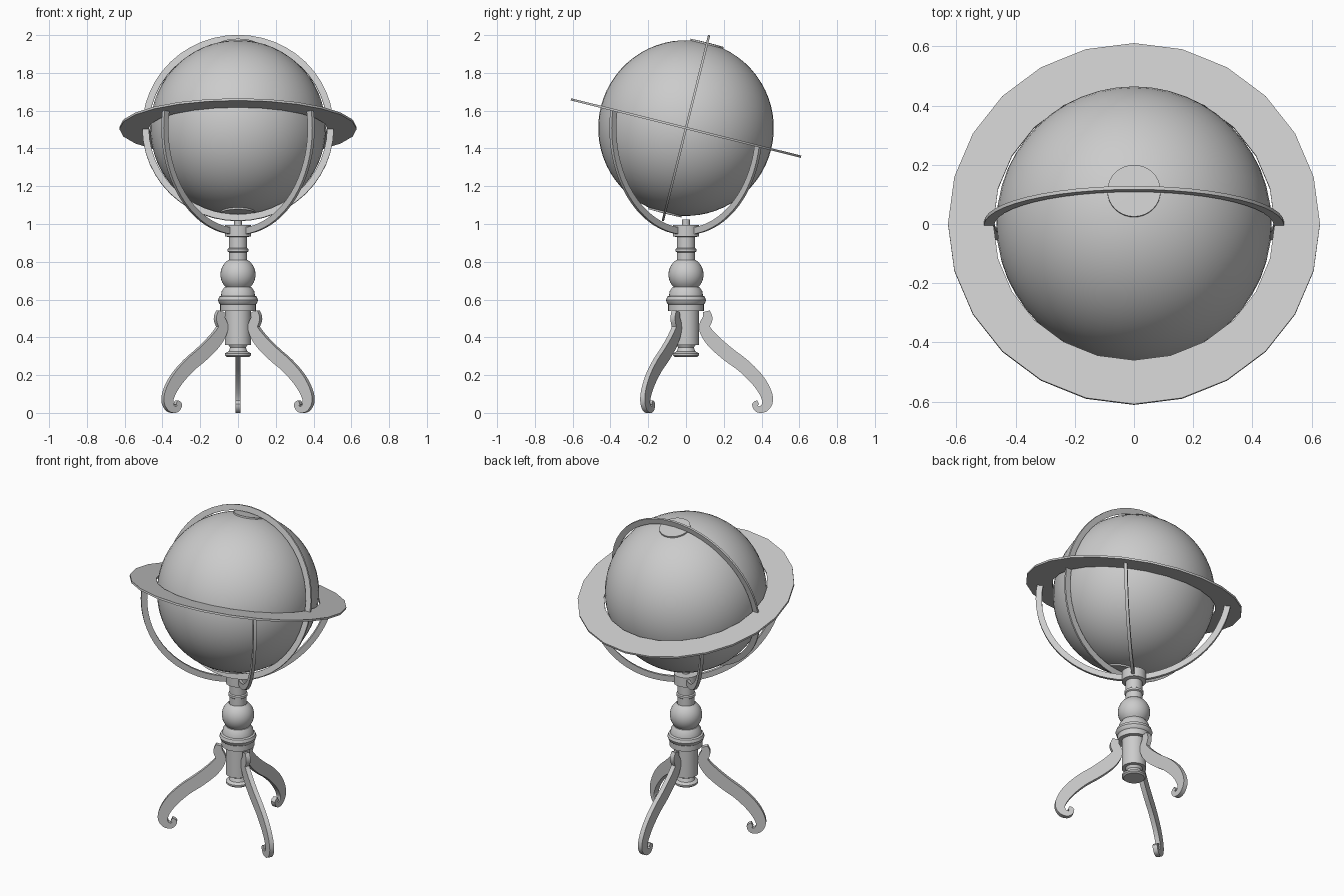
import bpy, bmesh
from math import sin, cos, pi, radians
from mathutils import Matrix, Vector

cube = bpy.data.objects.get("Cube")
if cube:
    bpy.data.objects.remove(cube)

grey = bpy.data.materials.new("light grey")
grey.use_nodes = True
grey.diffuse_color = (0.6, 0.6, 0.6, 1)
grey.node_tree.nodes["Principled BSDF"].inputs["Base Color"].default_value = grey.diffuse_color

CENTRE = Vector((0, 0, 1.508))
TILT = radians(-14)


def finish(name, bm, matrix=Matrix(), angle=35):
    bmesh.ops.recalc_face_normals(bm, faces=bm.faces)
    mesh = bpy.data.meshes.new(name)
    bm.transform(matrix)
    bm.to_mesh(mesh)
    bm.free()
    mesh.materials.append(grey)
    obj = bpy.data.objects.new(name, mesh)
    bpy.context.collection.objects.link(obj)
    bpy.ops.object.select_all(action='DESELECT')
    obj.select_set(True)
    bpy.context.view_layer.objects.active = obj
    bpy.ops.object.shade_smooth_by_angle(angle=radians(angle))
    return obj


def lathe(name, profile, segments, matrix=Matrix(), closed=False):
    """Spin an (r, z) profile round the z axis."""
    bm = bmesh.new()
    verts = [bm.verts.new((r, 0, z)) for r, z in profile]
    pairs = list(zip(verts, verts[1:])) + ([(verts[-1], verts[0])] if closed else [])
    edges = [bm.edges.new(p) for p in pairs]
    bmesh.ops.spin(bm, geom=verts + edges, cent=(0, 0, 0), axis=(0, 0, 1),
                   angle=2 * pi, steps=segments, use_merge=True)
    bmesh.ops.remove_doubles(bm, verts=bm.verts, dist=0.0001)
    return finish(name, bm, matrix)


def flat_ring(name, inner, outer, thick, segments, matrix):
    t = thick / 2
    return lathe(name, [(inner, -t), (outer, -t), (outer, t), (inner, t)], segments, matrix, True)


def strip(name, sections, thick, turn):
    """Solid band from (edge, other edge) pairs in the r-z plane, turned about z."""
    bm = bmesh.new()
    loops = []
    for a, b in sections:
        loops.append([bm.verts.new((p[0], y, p[1])) for p, y in
                      ((a, -thick / 2), (b, -thick / 2), (b, thick / 2), (a, thick / 2))])
    for p, q in zip(loops, loops[1:]):
        for i in range(4):
            j = (i + 1) % 4
            bm.faces.new((p[i], p[j], q[j], q[i]))
    bm.faces.new(loops[0])
    bm.faces.new(loops[-1])
    return finish(name, bm, Matrix.Rotation(turn, 4, 'Z'))


def smooth_path(points, steps=4):
    """Catmull-Rom interpolation through the points."""
    pts = [Vector(p) for p in points]
    pts = [pts[0]] + pts + [pts[-1]]
    out = []
    for a, b, c, d in zip(pts, pts[1:], pts[2:], pts[3:]):
        for k in range(steps):
            t = k / steps
            out.append(0.5 * (2 * b + (c - a) * t + (2 * a - 5 * b + 4 * c - d) * t * t
                              + (3 * b - a - 3 * c + d) * t ** 3))
    return out + [pts[-1]]


# Globe with a flat cap at each pole
tilted = Matrix.Translation(CENTRE) @ Matrix.Rotation(TILT, 4, 'X')
bm = bmesh.new()
bmesh.ops.create_uvsphere(bm, u_segments=48, v_segments=32, radius=0.465)
finish("globe", bm, tilted)
for name, side in (("north_pole_cap", 1), ("south_pole_cap", -1)):
    lathe(name, [(0, side * 0.467), (0.09, side * 0.465), (0.09, side * 0.45)], 32, tilted)

# Tilted horizon plate and upright meridian ring
flat_ring("horizon_ring", 0.475, 0.628, 0.012, 24, tilted)
flat_ring("meridian_ring", 0.472, 0.507, 0.012, 48, tilted @ Matrix.Rotation(pi / 2, 4, 'X'))

# Four cradle arms reaching up to the horizon plate
for i, label in enumerate(("back_left", "back_right", "front_right", "front_left")):
    top = radians(-10 if i < 2 else 10)
    sections = []
    for k in range(21):
        a = -pi / 2 + (top + pi / 2) * k / 20
        sections.append([(r * cos(a), CENTRE.z + r * sin(a)) for r in (0.53, 0.565)])
    strip(label + "_cradle_arm", sections, 0.018, pi / 4 + i * pi / 2)

# Turned column: foot, barrel, collar, ball, neck and hub
ball = [(0.093 * cos(a), 0.732 + 0.093 * sin(a))
        for a in [radians(-45 + 10 * k) for k in range(11)]]
column = [(0, 0.297), (0.06, 0.297), (0.07, 0.305), (0.07, 0.315), (0.05, 0.325), (0.042, 0.345),
          (0.05, 0.36), (0.07, 0.36), (0.07, 0.54), (0.094, 0.54), (0.094, 0.575),
          (0.1, 0.58), (0.106, 0.597), (0.1, 0.615), (0.09, 0.62), (0.086, 0.645), (0.072, 0.666)]
column += ball
column += [(0.048, 0.8), (0.048, 0.85), (0.055, 0.855), (0.055, 0.868), (0.048, 0.873),
           (0.048, 0.93), (0.07, 0.935), (0.07, 0.995), (0.02, 0.995), (0.02, 1.025), (0, 1.025)]
lathe("column", column, 32)

# Three scrolled legs, given as (radius, height, half width) along the middle
leg_path = [(0.108, 0.538, 0.018), (0.114, 0.5, 0.027), (0.098, 0.45, 0.03), (0.14, 0.385, 0.037),
            (0.22, 0.313, 0.038), (0.3, 0.253, 0.037), (0.37, 0.185, 0.036), (0.415, 0.12, 0.033),
            (0.432, 0.065, 0.029), (0.415, 0.026, 0.022), (0.38, 0.019, 0.016),
            (0.364, 0.044, 0.014), (0.382, 0.056, 0.012)]
path = smooth_path(leg_path)
sections = []
for i, p in enumerate(path):
    along = (path[min(i + 1, len(path) - 1)] - path[max(i - 1, 0)]).to_2d().normalized()
    across = Vector((-along.y, along.x)) * p.z
    sections.append((p.to_2d() + across, p.to_2d() - across))
for i, label in enumerate(("back", "front_right", "front_left")):
    strip(label + "_leg", sections, 0.028, pi / 2 + i * 2 * pi / 3)
